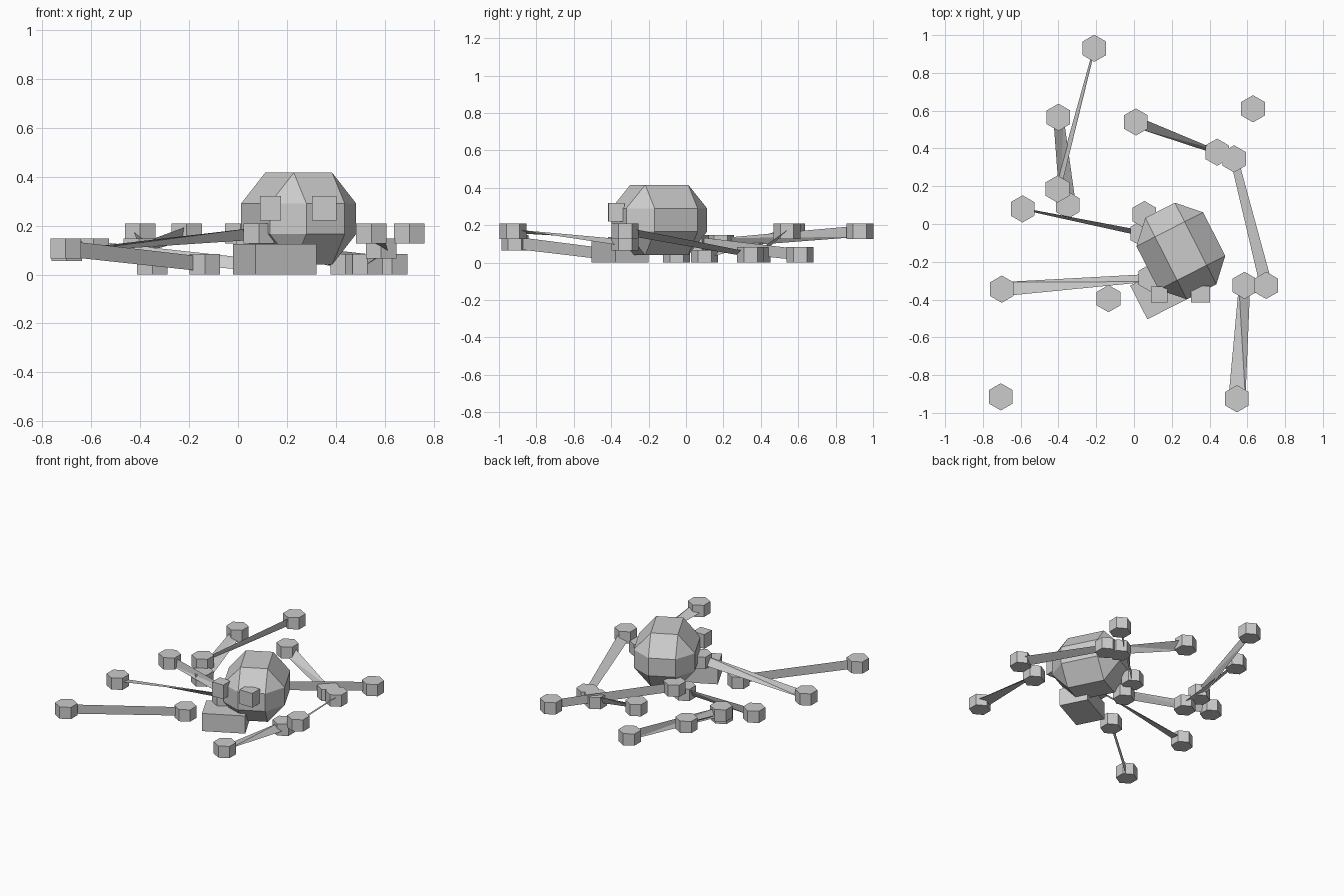
import bpy, bmesh, math
from mathutils import Vector

if "Cube" in bpy.data.objects:
    bpy.data.objects.remove(bpy.data.objects["Cube"])

grey = bpy.data.materials.new("plain grey")
grey.diffuse_color = (0.6, 0.6, 0.6, 1)
grey.use_nodes = True
grey.node_tree.nodes["Principled BSDF"].inputs["Base Color"].default_value = grey.diffuse_color


def add_object(name, bm):
    bmesh.ops.recalc_face_normals(bm, faces=bm.faces)
    mesh = bpy.data.meshes.new(name)
    bm.to_mesh(mesh)
    bm.free()
    mesh.materials.append(grey)
    obj = bpy.data.objects.new(name, mesh)
    bpy.context.collection.objects.link(obj)
    return obj


def box(name, centre, size, angle=0.0):
    bm = bmesh.new()
    bmesh.ops.create_cube(bm, size=1)
    bmesh.ops.scale(bm, vec=size, verts=bm.verts)
    obj = add_object(name, bm)
    obj.location = centre
    obj.rotation_euler.z = angle
    return obj


def hex_joint(name, centre, radius=0.072, height=0.083):
    bm = bmesh.new()
    ring = [bm.verts.new((radius * math.sin(i * math.pi / 3),
                          radius * math.cos(i * math.pi / 3), -height / 2))
            for i in range(6)]
    base = bm.faces.new(ring)
    top = bmesh.ops.extrude_face_region(bm, geom=[base])["geom"]
    bmesh.ops.translate(bm, vec=(0, 0, height),
                        verts=[g for g in top if isinstance(g, bmesh.types.BMVert)])
    add_object(name, bm).location = centre


def ribbon(name, a, wa, b, wb):
    # thin strip between two joints, its width vector given at each end
    a, b, wa, wb = (Vector(v) for v in (a, b, wa, wb))
    bm = bmesh.new()
    p = [bm.verts.new(v) for v in (a - wa / 2, a + wa / 2, b + wb / 2, b - wb / 2)]
    bm.faces.new((p[0], p[1], p[2]))
    bm.faces.new((p[0], p[2], p[3]))
    add_object(name, bm)


TURN = math.radians(27)

# Body: stretched faceted ball with square, bevel and corner faces
bm = bmesh.new()
outer, inner = (0.198, 0.242, 0.188), (0.088, 0.129, 0.0625)
for axis in range(3):
    half = [outer[i] if i == axis else inner[i] for i in range(3)]
    for sx in (-1, 1):
        for sy in (-1, 1):
            for sz in (-1, 1):
                bm.verts.new((sx * half[0], sy * half[1], sz * half[2]))
bmesh.ops.convex_hull(bm, input=bm.verts)
bmesh.ops.dissolve_limit(bm, angle_limit=0.02, verts=bm.verts, edges=bm.edges)
body = add_object("body", bm)
body.location = (0.248, -0.143, 0.228)
body.rotation_euler.z = TURN

# Jaw block and eyes
box("jaw", (0.15, -0.352, 0.0625), (0.28, 0.2, 0.125), TURN)
box("left_eye", (0.133, -0.374, 0.27), (0.087, 0.085, 0.1))
box("right_eye", (0.352, -0.372, 0.27), (0.1, 0.085, 0.1))

# Legs: two hexagonal joints at three heights, joined by a strip
LOW, MID, HIGH = 0.042, 0.106, 0.168
legs = [
    ((-0.21, 0.93, HIGH), (0.01, 0, 0.06), (-0.405, 0.185, MID), (0.035, 0, 0.05)),
    ((-0.40, 0.565, HIGH), (-0.055, 0, 0.04), (-0.35, 0.10, LOW), (-0.085, 0, 0.04)),
    ((-0.59, 0.08, MID), (0, 0.01, 0.06), (0.045, -0.05, LOW), (0, 0.03, 0.05)),
    ((-0.70, -0.345, MID - 0.01), (0, -0.075, 0.01), (0.085, -0.285, HIGH), (0, -0.04, 0.05)),
    ((-0.705, -0.915, MID), (0, 0, 0.065), (-0.135, -0.395, LOW), (0, 0, 0.06)),
    ((0.01, 0.54, HIGH), (0.02, 0.055, 0.05), (0.44, 0.38, LOW), (0.01, 0.02, 0.05)),
    ((0.53, 0.345, LOW), (0.04, 0.01, 0.025), (0.70, -0.325, HIGH), (0.065, 0.01, 0.04)),
    ((0.63, 0.61, LOW), (0, 0, 0.06), (0.055, 0.05, MID), (0, 0, 0.065)),
    ((0.585, -0.325, MID), (0.06, 0, -0.035), (0.545, -0.925, HIGH), (0.09, 0, 0.02)),
]
for n, (a, wa, b, wb) in enumerate(legs, 1):
    hex_joint(f"leg_{n}_foot", a)
    hex_joint(f"leg_{n}_hip", b)
    ribbon(f"leg_{n}_strip", a, wa, b, wb)
